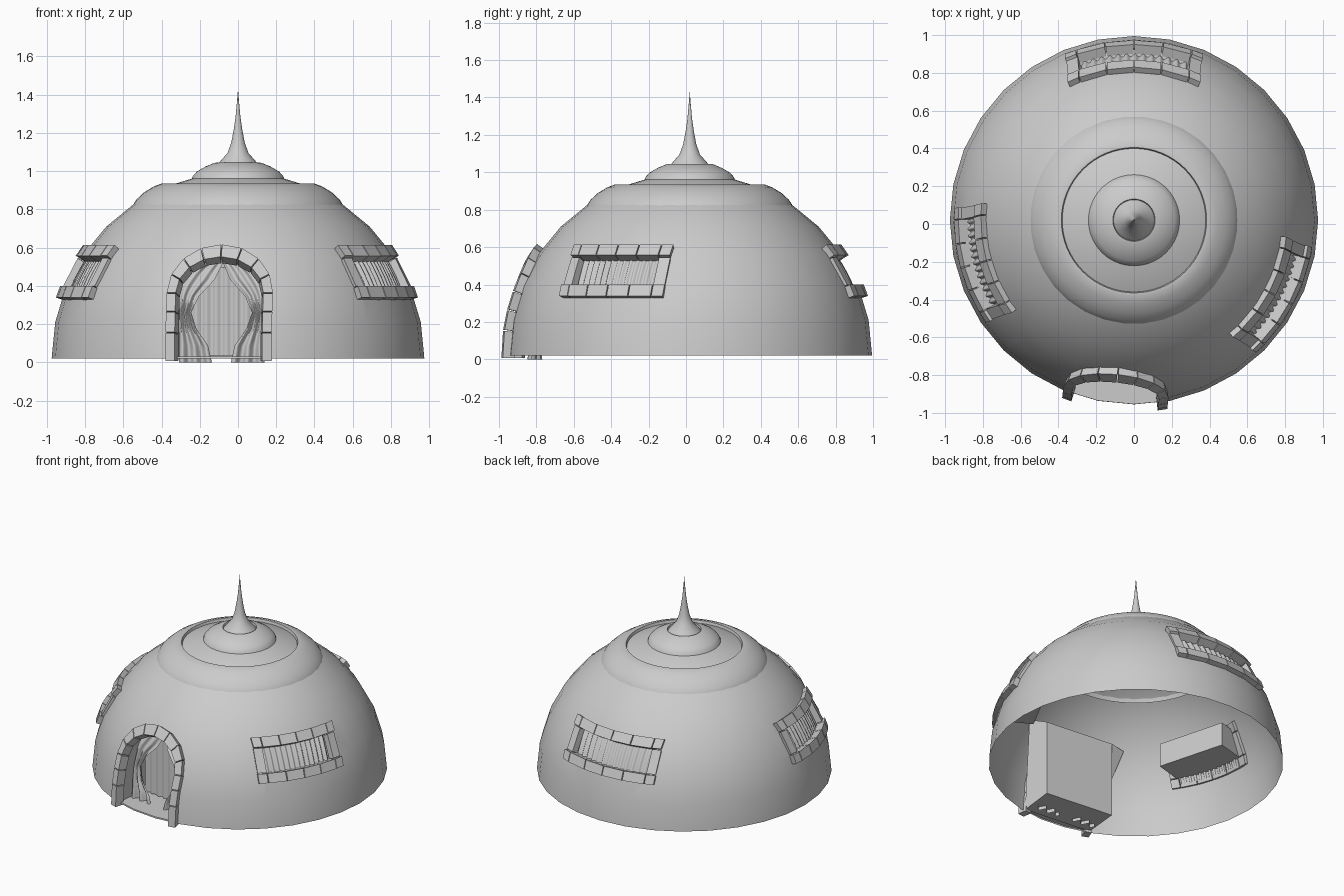
import bpy, bmesh, math
from mathutils import Vector

cube = bpy.data.objects.get("Cube")
if cube:
    bpy.data.objects.remove(cube)

R = 0.975
CENTRE = Vector((0, 0.02, 0.02))
DOOR_AZ = -96

stone = bpy.data.materials.new("plain_grey")
stone.diffuse_color = (0.6, 0.6, 0.6, 1)
stone.use_nodes = True
stone.node_tree.nodes["Principled BSDF"].inputs["Base Color"].default_value = (0.6, 0.6, 0.6, 1)


def finish(bm, name, angle=30, recalc=True):
    if recalc:
        bmesh.ops.recalc_face_normals(bm, faces=bm.faces)
    me = bpy.data.meshes.new(name)
    bm.to_mesh(me)
    bm.free()
    me.materials.append(stone)
    me.shade_smooth()
    me.set_sharp_from_angle(angle=math.radians(angle))
    ob = bpy.data.objects.new(name, me)
    bpy.context.collection.objects.link(ob)
    return ob


def place(az, u, f, z):
    """Sideways u, outward f and height z in the frame facing azimuth az."""
    a = math.radians(az)
    return Vector((f * math.cos(a) - u * math.sin(a),
                   CENTRE.y + f * math.sin(a) + u * math.cos(a), z))


def on_dome(az, u, z, r):
    """Point of the dome at (u, z), moved radially to radius r."""
    f = math.sqrt(R * R - u * u - (z - CENTRE.z) ** 2)
    return CENTRE + (place(az, u, f, z) - CENTRE) * (r / R)


def lathe(name, profile, segs, angle=30):
    bm = bmesh.new()
    vs = [bm.verts.new((r, CENTRE.y, z)) for r, z in profile]
    es = [bm.edges.new(p) for p in zip(vs, vs[1:])]
    bmesh.ops.spin(bm, geom=vs + es, cent=CENTRE, axis=(0, 0, 1),
                   angle=math.tau, steps=segs)
    bmesh.ops.remove_doubles(bm, verts=bm.verts, dist=1e-4)
    return finish(bm, name, angle)


def prism(bm, back, front):
    b = [bm.verts.new(p) for p in back]
    f = [bm.verts.new(p) for p in front]
    bm.faces.new(b)
    bm.faces.new(f)
    for i in range(len(b)):
        j = (i + 1) % len(b)
        bm.faces.new((b[i], b[j], f[j], f[i]))


def block(bm, az, corners, r0, r1):
    """Stone block curved onto the dome, slightly shrunk to leave a joint."""
    mu = sum(c[0] for c in corners) / len(corners)
    mz = sum(c[1] for c in corners) / len(corners)
    pts = []
    for u, z in corners:
        d = Vector((mu - u, mz - z))
        d = d.normalized() * 0.003
        pts.append((u + d.x, z + d.y))
    prism(bm, [on_dome(az, u, z, r0) for u, z in pts],
          [on_dome(az, u, z, r1) for u, z in pts])


def sheet(name, nu, nv, point):
    """Thin cloth grid, point(s, t) with s and t from 0 to 1."""
    bm = bmesh.new()
    g = [[bm.verts.new(point(i / nu, j / nv)) for i in range(nu + 1)] for j in range(nv + 1)]
    for j in range(nv):
        for i in range(nu):
            bm.faces.new((g[j][i], g[j][i + 1], g[j + 1][i + 1], g[j + 1][i]))
    return finish(bm, name, 80)


def cutter(name, az, outline, f0):
    bm = bmesh.new()
    prism(bm, [place(az, u, f0, z) for u, z in outline],
          [place(az, u, 1.2, z) for u, z in outline])
    return finish(bm, name)


def arch(hw, base, rise, n=8):
    return [(hw * math.cos(math.pi * i / n), base + rise * math.sin(math.pi * i / n))
            for i in range(n + 1)]


# Windows: name, azimuth, half width
WINDOWS = [("back", 90, 0.35), ("right", 195.4, 0.3), ("left", -28, 0.3)]

# Dome with recesses for the door and windows
profile = [(0, CENTRE.z)] + [(R * math.cos(math.pi * i / 16), CENTRE.z + R * math.sin(math.pi * i / 16))
                             for i in range(9)]
dome = lathe("dome", profile, 32)
cutters = [cutter("door_cutter", DOOR_AZ,
                  [(0.23, 0.03)] + arch(0.23, 0.35, 0.19) + [(-0.23, 0.03)], 0.69)]
for side, az, hw in WINDOWS:
    w = hw - 0.05
    cutters.append(cutter(side + "_window_cutter", az,
                          [(-w, 0.38), (w, 0.38), (w, 0.55), (-w, 0.55)], 0.64))
for c in cutters:
    c.hide_render = True
    m = dome.modifiers.new("cut", 'BOOLEAN')
    m.object = c
    m.operation = 'DIFFERENCE'
    m.solver = 'EXACT'
dg = bpy.context.evaluated_depsgraph_get()
cut = bpy.data.meshes.new_from_object(dome.evaluated_get(dg))
bpy.data.objects.remove(dome)
for c in cutters:
    bpy.data.objects.remove(c)
bm = bmesh.new()
bm.from_mesh(cut)
bpy.data.meshes.remove(cut)
floor = [f for f in bm.faces if all(v.co.z < CENTRE.z + 0.002 for v in f.verts)]
bmesh.ops.delete(bm, geom=floor, context='FACES')
finish(bm, "dome", 30, False)

# Roof rings and spire
lathe("lower_roof_ring", [(0.56, 0.80), (0.545, 0.83), (0.53, 0.853), (0.49, 0.89), (0.44, 0.92),
                          (0.40, 0.935), (0.385, 0.935), (0.375, 0.90)], 64, 50)
lathe("upper_roof_ring", [(0.245, 0.95), (0.236, 0.975), (0.215, 0.998), (0.17, 1.024),
                          (0.125, 1.043), (0.112, 1.045), (0.105, 1.02)], 64, 50)
lathe("spire", [(0.11, 1.03), (0.09, 1.055), (0.055, 1.095), (0.035, 1.15), (0.022, 1.22),
                (0.012, 1.29), (0.005, 1.37), (0, 1.43)], 32, 50)

# Door arch stones
legs = [0.005, 0.15, 0.255]
outer = [(0.27, z) for z in legs] + arch(0.27, 0.35, 0.245) + [(-0.27, z) for z in legs[::-1]]
inner = [(0.22, z) for z in legs] + arch(0.22, 0.35, 0.18) + [(-0.22, z) for z in legs[::-1]]
bm = bmesh.new()
for i in range(len(outer) - 1):
    block(bm, DOOR_AZ, [outer[i], outer[i + 1], inner[i + 1], inner[i]], 0.95, 1.015)
finish(bm, "door_arch", 20)

# Door recess box seen from inside the dome
bm = bmesh.new()
z0, z1 = 0.025, 0.57
box = [(place(DOOR_AZ, s * 0.26, 0.67, z), on_dome(DOOR_AZ, s * w, z, 0.965))
       for s, z, w in ((-1, z0, 0.26), (1, z0, 0.26), (1, z1, 0.38), (-1, z1, 0.38))]
bk = [bm.verts.new(p[0]) for p in box]
fr = [bm.verts.new(p[1]) for p in box]
bm.faces.new(bk)
for i in range(4):
    j = (i + 1) % 4
    bm.faces.new((bk[i], bk[j], fr[j], fr[i]))
finish(bm, "door_recess")

# Door drapes tied back, and the cloth behind them
GAP = [0.05, 0.07, 0.13, 0.16, 0.12, 0.04, 0.0]


def gap(t):
    k = min(int(t * 6), 5)
    return GAP[k] + (GAP[k + 1] - GAP[k]) * (t * 6 - k)


for side, sg in (("left", 1), ("right", -1)):
    def drape(s, t, sg=sg):
        z = 0.52 * t
        h = 0.225 if z < 0.35 else 0.225 * math.sqrt(max(0, 1 - ((z - 0.35) / 0.19) ** 2))
        a = min(gap(t), h)
        fold = 0.02 * math.sin(s * 16 + 2 * t) * (1 - 0.6 * t)
        return place(DOOR_AZ, sg * (a + (h - a) * s), 0.83 - 0.09 * t * t + fold, z)
    sheet(side + "_door_drape", 24, 18, drape)
sheet("door_back_cloth", 40, 4, lambda s, t: place(
    DOOR_AZ, (s - 0.5) * 0.42, 0.715 + 0.008 * math.sin(s * 50), 0.035 + 0.46 * t))

# Window frames and curtains
for side, az, hw in WINDOWS:
    bm = bmesh.new()
    e = hw - 0.06
    cols = [-hw, -e, -e / 2, 0, e / 2, e, hw]
    for lo, hi, k in ((0.328, 0.39, 1.02), (0.54, 0.598, 0.98)):
        for a, b in zip(cols, cols[1:]):
            block(bm, az, [(a * k, lo), (b * k, lo), (b * k, hi), (a * k, hi)], 0.945, 1.005)
    for s in (-1, 1):
        block(bm, az, [(s * e * 1.01, 0.39), (s * hw * 1.01, 0.39),
                       (s * hw * 0.985, 0.54), (s * e * 0.985, 0.54)], 0.945, 0.99)
    finish(bm, side + "_window_frame", 20)
    sheet(side + "_window_curtain", 72, 4, lambda s, t, az=az, e=e: on_dome(
        az, (s * 2 - 1) * e, 0.35 + 0.21 * t, 0.945 + 0.008 * math.sin(s * 80)))
